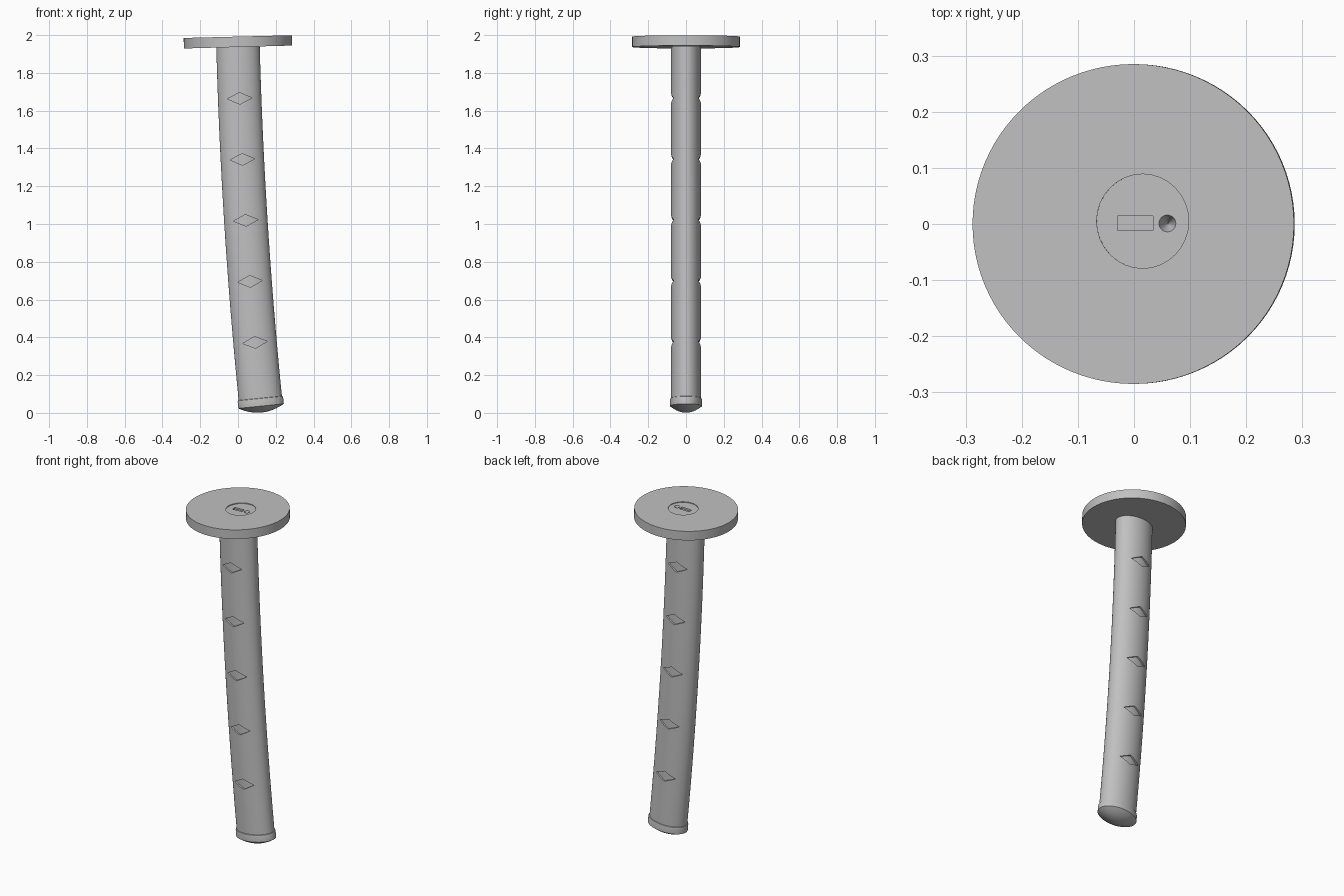
import bpy
import bmesh
from math import sin, cos, pi, sqrt, atan, radians
from mathutils import Vector, Matrix

cube = bpy.data.objects.get("Cube")
if cube:
    bpy.data.objects.remove(cube, do_unlink=True)

grey = bpy.data.materials.new("plain_grey")
grey.use_nodes = True
colour = (0.53, 0.53, 0.53, 1)
grey.diffuse_color = colour
grey.node_tree.nodes["Principled BSDF"].inputs["Base Color"].default_value = colour


# Curved centre line, measured downward from the underside of the guard
def slope(u):
    return 0.027 + 0.039 * u


def centre(u):
    return Vector((0.027 * u + 0.0195 * u * u, 0, 1.94 - u))


def add_object(name, bm):
    bmesh.ops.recalc_face_normals(bm, faces=bm.faces)
    mesh = bpy.data.meshes.new(name)
    bm.to_mesh(mesh)
    bm.free()
    mesh.materials.append(grey)
    obj = bpy.data.objects.new(name, mesh)
    bpy.context.collection.objects.link(obj)
    return obj


def loft(name, rings, rx, ry, sides=64):
    """Join elliptical rings (distance, scale) along the centre line."""
    bm = bmesh.new()
    loops = []
    for u, s in rings:
        across = Vector((1, 0, slope(u))).normalized()
        loops.append([bm.verts.new(centre(u) + across * (rx * s * cos(a)) + Vector((0, ry * s * sin(a), 0)))
                      for a in (2 * pi * i / sides for i in range(sides))])
    for low, high in zip(loops, loops[1:]):
        for i in range(sides):
            j = (i + 1) % sides
            bm.faces.new((low[i], low[j], high[j], high[i]))
    bm.faces.new(loops[0])
    bm.faces.new(loops[-1])
    return add_object(name, bm)


def prism(name, location, size, sides, spin, tilt, top=1.0):
    """Cutter: a prism or pit, scaled to half sizes and placed."""
    bm = bmesh.new()
    bmesh.ops.create_cone(bm, cap_ends=True, segments=sides, radius1=top, radius2=1, depth=2)
    bm.transform(Matrix.Translation(location) @ tilt @ Matrix.Diagonal((*size, 1)) @ Matrix.Rotation(spin, 4, "Z"))
    obj = add_object(name, bm)
    obj.hide_render = True
    return obj


def cut(target, cutters):
    bpy.context.view_layer.objects.active = target
    for cutter in cutters:
        mod = target.modifiers.new("cut", "BOOLEAN")
        mod.operation = "DIFFERENCE"
        mod.solver = "EXACT"
        mod.object = cutter
        bpy.ops.object.modifier_apply(modifier=mod.name)
        bpy.data.objects.remove(cutter, do_unlink=True)


# Grip wrap with diamond openings on both flat sides, and the core below it
steps = 32
grip_rings = [(1.9 * i / steps, 1) for i in range(steps + 1)]
grip = loft("grip_wrap", grip_rings, 0.115, 0.079)
core = loft("grip_core", [(u * 0.98 + 0.01, 1) for u, s in grip_rings], 0.105, 0.069)
diamonds = []
for i in range(5):
    u = 0.275 + 0.323 * i
    lean = Matrix.Rotation(-atan(slope(u)), 4, "Y") @ Matrix.Rotation(radians(90), 4, "X")
    for side in (-1, 1):
        place = centre(u) + Vector((0, side * 0.1, 0))
        diamonds.append(prism("diamond_cutter", place, (0.065, 0.031, 0.05), 4, 0, lean))
cut(grip, diamonds)

# End cap: slightly wider band with a shallow dome
dome = [(1.904 + 0.034 * (1 - (s / 8) ** 2), s / 8) for s in range(8, 0, -1)]
cap = loft("end_cap", [(1.862, 0.94), (1.864, 0.985), (1.87, 1), (1.898, 1)] + dome, 0.121, 0.084)

# Round guard with a sunken socket, a slot and a pit
guard = loft("guard", [(-0.052, 1), (0.003, 1)], 0.2865, 0.285, 96)
tilt = Matrix.Rotation(-atan(slope(-0.03)), 4, "Y")
top = 1.992
cut(guard, [
    prism("socket_cutter", Vector((0.015, 0.005, top + 0.016)), (0.082, 0.084, 0.02), 32, 0, tilt),
    prism("slot_cutter", Vector((0.002, 0.001, top + 0.006)), (0.032 * sqrt(2), 0.013 * sqrt(2), 0.02), 4, pi / 4, tilt),
    prism("pit_cutter", Vector((0.06, 0.001, top - 0.022)), (0.016, 0.016, 0.022), 24, 0, tilt, 0.05),
])

# Smooth round surfaces, sharp rims
for obj in (grip, core, cap, guard):
    bpy.ops.object.select_all(action="DESELECT")
    obj.select_set(True)
    bpy.context.view_layer.objects.active = obj
    bpy.ops.object.shade_smooth_by_angle(angle=radians(30))
